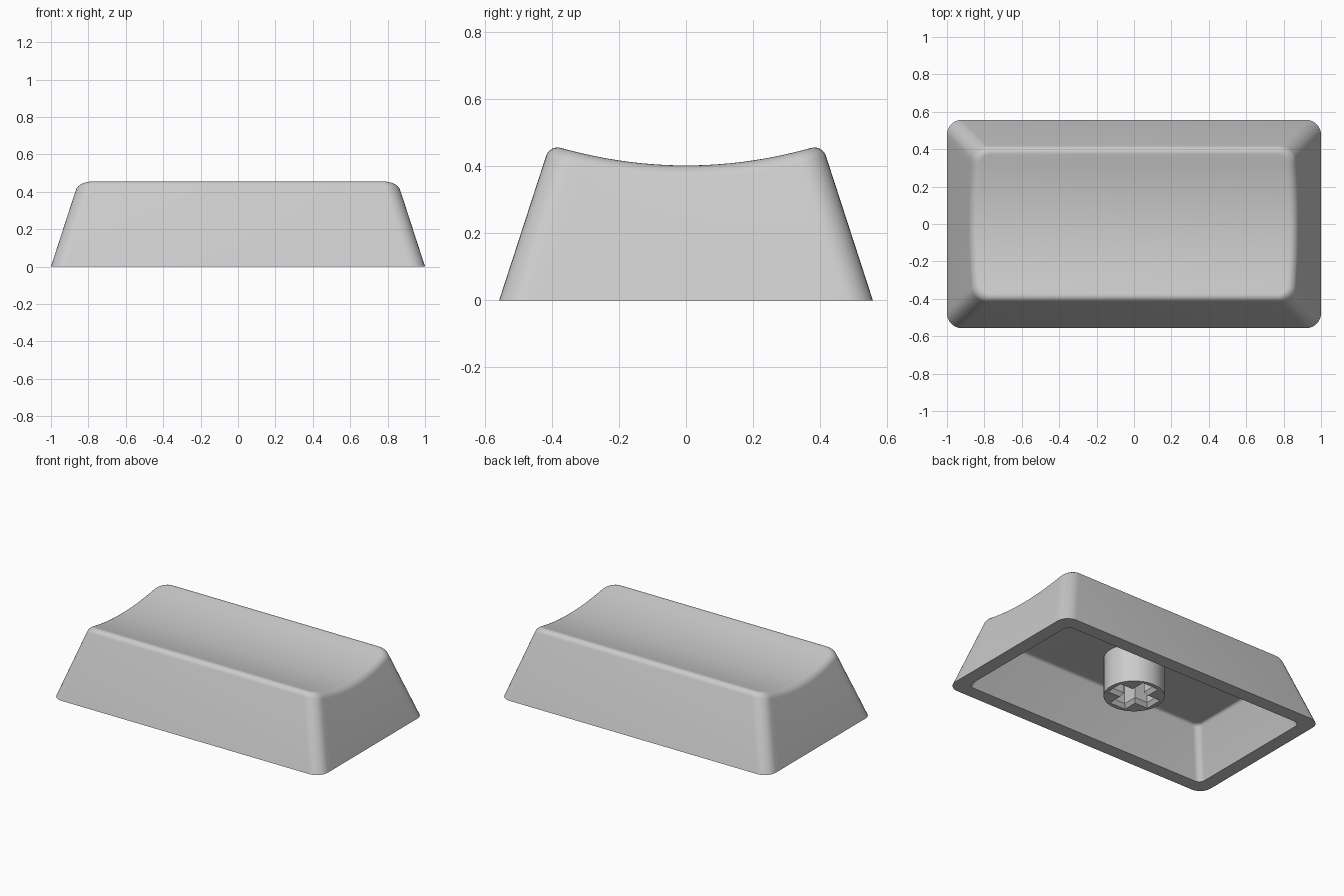
import bpy, bmesh, math

if "Cube" in bpy.data.objects:
    bpy.data.objects.remove(bpy.data.objects["Cube"])

A, B = 1.0, 0.557        # half width and half depth at the base
SLOPE = 0.325            # inward lean of the walls per unit of height
WALL = 0.09              # rim thickness
CEILING = 0.317          # height of the cavity ceiling

grey = bpy.data.materials.new("light_grey")
grey.diffuse_color = (0.6, 0.6, 0.6, 1)
grey.use_nodes = True
grey.node_tree.nodes["Principled BSDF"].inputs["Base Color"].default_value = grey.diffuse_color


def dish(y):
    """Height of the scooped top."""
    return 0.402 + y * y / (2 * 1.33)


def flat(y):
    return CEILING


def half_outline(corner=8, side=20):
    """Right half of a rounded rectangle: (side position, normal x, normal y)."""
    arc = [math.pi / 2 * i / corner for i in range(corner + 1)]
    pts = [(-1, math.sin(t), -math.cos(t)) for t in arc]
    pts += [(-1 + 2 * i / side, 1, 0) for i in range(1, side)]
    pts += [(1, math.cos(t), math.sin(t)) for t in arc]
    return pts


HALF = half_outline()


def ring(bm, a, b, r, height, inset=0.0, drop=0.0):
    """One loop of the leaning shell; inset and drop are measured from its top edge."""
    r = r - max(inset, 0) * 0.8
    right = []
    for u, nx, ny in HALF:
        z = height(0)
        for _ in range(8):
            d = SLOPE * z + inset
            x = a - d - r + r * nx
            y = u * (b - d - r) + r * ny
            z = height(y)
        # the wall leans outward below the edge, so slide along it
        right.append((x, y, z - drop))
    pts = right + [(-x, y, z) for x, y, z in reversed(right)]
    return [bm.verts.new(p) for p in pts]


def bridge(bm, lo, hi):
    n = len(lo)
    for i in range(n):
        j = (i + 1) % n
        bm.faces.new((lo[i], lo[j], hi[j], hi[i]))


def shell(bm, a, b, r, height, fillet, steps=6):
    """Wall, rounded top edge and cap; returns the base loop."""
    base = ring(bm, a, b, r, lambda y: 0.0)
    last = base
    for k in range(steps + 1):
        t = k / steps
        w0, w1, w2 = (1 - t) ** 2, 2 * t * (1 - t) * 0.75, t * t
        s = w0 + w1 + w2
        loop = ring(bm, a, b, r, height,
                    fillet * (w2 - SLOPE * w0) / s, fillet * w0 / s)
        bridge(bm, last, loop)
        last = loop
    n = len(last)
    for i in range(n // 2 - 1):
        bm.faces.new((last[i], last[i + 1], last[n - 2 - i], last[n - 1 - i]))
    return base


def finish(name, bm):
    bmesh.ops.recalc_face_normals(bm, faces=bm.faces)
    me = bpy.data.meshes.new(name)
    bm.to_mesh(me)
    bm.free()
    me.materials.append(grey)
    ob = bpy.data.objects.new(name, me)
    bpy.context.collection.objects.link(ob)
    bpy.ops.object.select_all(action='DESELECT')
    ob.select_set(True)
    bpy.context.view_layer.objects.active = ob
    bpy.ops.object.shade_smooth_by_angle(angle=math.radians(30))
    return ob


# Cap: outer shell, hollow underside and the rim joining them
bm = bmesh.new()
outer = shell(bm, A, B, 0.08, dish, 0.037)
inner = shell(bm, A - WALL, B - WALL, 0.04, flat, 0.015)
bridge(bm, outer, inner)
finish("key_cap", bm)

# Stem: round post under the ceiling with a chamfered cross-shaped socket
RADIUS, Z0, Z1, SOCKET, CHAMFER = 0.183, 0.06, 0.335, 0.3, 0.025


def cross(l, w):
    """Outline of a plus sign, three points per quarter turn."""
    pts = []
    for c, s in ((1, 0), (0, 1), (-1, 0), (0, -1)):
        pts += [(c * x - s * y, s * x + c * y) for x, y in ((l, -w), (l, w), (w, w))]
    return pts


def loop_at(pts, z):
    return [bm.verts.new((x, y, z)) for x, y in pts]


bm = bmesh.new()
circle = [(RADIUS * math.cos(math.tau * i / 48), RADIUS * math.sin(math.tau * i / 48))
          for i in range(48)]
post_lo, post_hi = loop_at(circle, Z0), loop_at(circle, Z1)
mouth = loop_at(cross(0.155, 0.06), Z0)
throat = loop_at(cross(0.137, 0.042), Z0 + CHAMFER)
floor = loop_at(cross(0.137, 0.042), SOCKET)
bridge(bm, post_lo, post_hi)
bridge(bm, mouth, throat)
bridge(bm, throat, floor)
bm.faces.new(post_hi)
bm.faces.new(floor)
# Stem end face between the circle and the cross, one quarter at a time
for q in range(4):
    a0, a1, a2 = (mouth[q * 3 + k] for k in range(3))
    nxt = mouth[(q * 3 + 3) % 12]
    arc = [post_lo[(q * 12 + i) % 48] for i in range(3, 10)]
    bm.faces.new([a1] + arc + [nxt, a2])
    tip = [post_lo[(q * 12 + i) % 48] for i in range(-3, 4)]
    bm.faces.new([a0] + tip + [a1])
finish("stem", bm)
